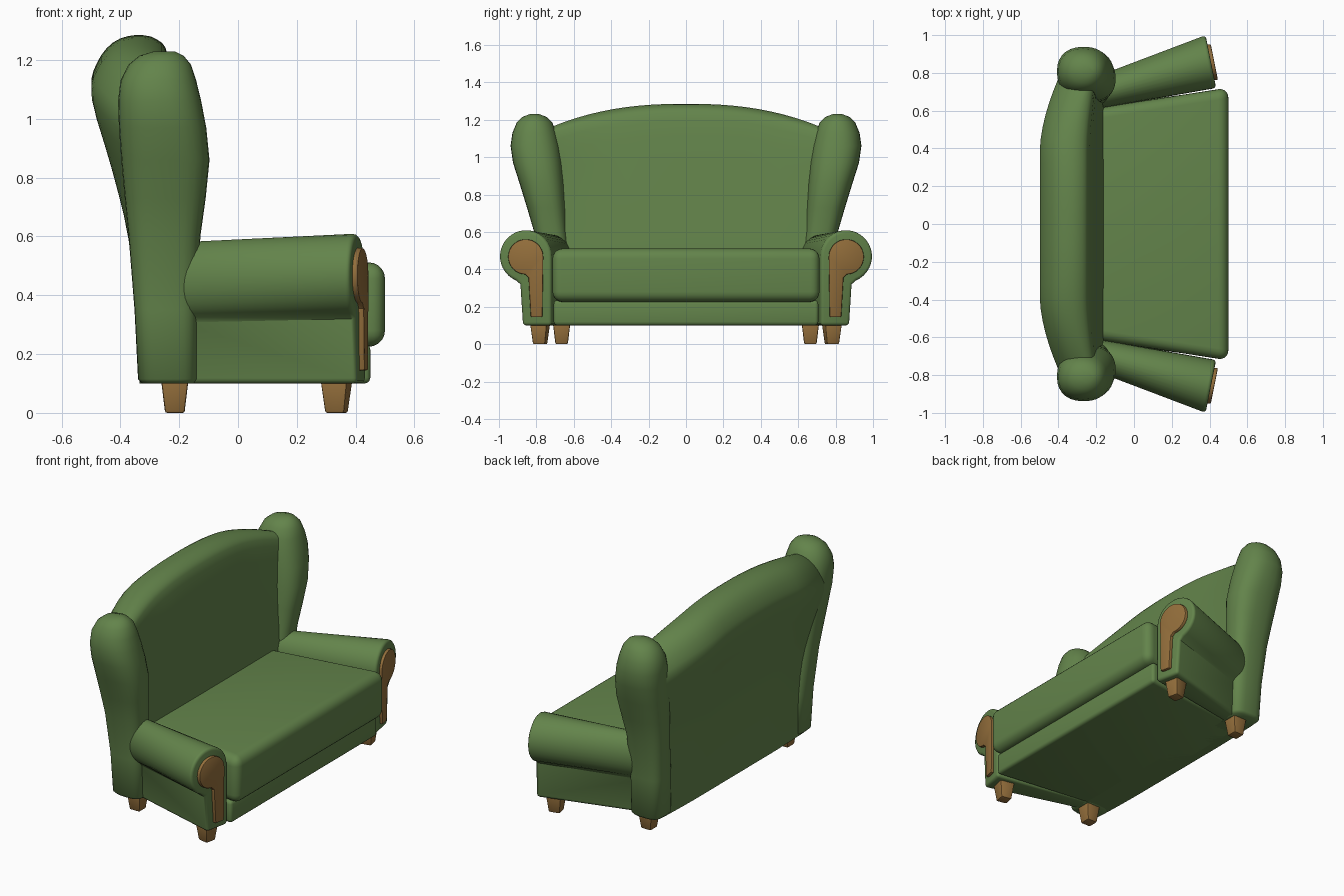
import bpy, bmesh, math
from mathutils import Vector

if "Cube" in bpy.data.objects:
    bpy.data.objects.remove(bpy.data.objects["Cube"])


def material(name, color):
    m = bpy.data.materials.new(name)
    m.diffuse_color = (*color, 1)
    m.use_nodes = True
    m.node_tree.nodes["Principled BSDF"].inputs["Base Color"].default_value = m.diffuse_color
    return m


GREEN = material("green_fabric", (0.125, 0.23, 0.07))
WOOD = material("wood", (0.30, 0.16, 0.045))


def loft(name, rings, mat, bevel=0.0, segs=3, angle=40, smooth=35):
    """Skin closed rings of equal length, cap both ends, optionally round sharp edges."""
    bm = bmesh.new()
    vs = [[bm.verts.new(p) for p in r] for r in rings]
    n = len(vs[0])
    for a, b in zip(vs, vs[1:]):
        for i in range(n):
            j = (i + 1) % n
            bm.faces.new((a[i], a[j], b[j], b[i]))
    bm.faces.new(vs[0])
    bm.faces.new(vs[-1])
    bmesh.ops.recalc_face_normals(bm, faces=bm.faces)
    if bevel:
        sharp = [e for e in bm.edges if e.calc_face_angle(0) > math.radians(angle)]
        bmesh.ops.bevel(bm, geom=sharp, offset=bevel, segments=segs, profile=0.5,
                        affect='EDGES', clamp_overlap=True)
        bmesh.ops.recalc_face_normals(bm, faces=bm.faces)
    me = bpy.data.meshes.new(name)
    bm.to_mesh(me)
    bm.free()
    me.materials.append(mat)
    ob = bpy.data.objects.new(name, me)
    bpy.context.collection.objects.link(ob)
    bpy.ops.object.select_all(action='DESELECT')
    ob.select_set(True)
    bpy.context.view_layer.objects.active = ob
    bpy.ops.object.shade_smooth_by_angle(angle=math.radians(smooth))
    return ob


def spline(pts, steps):
    """Catmull-Rom samples through open list of points."""
    p = [Vector(q) for q in pts]
    p = [2 * p[0] - p[1]] + p + [2 * p[-1] - p[-2]]
    out = []
    for i in range(1, len(p) - 2):
        a, b, c, d = p[i - 1:i + 3]
        for k in range(steps):
            t = k / steps
            out.append(0.5 * (2 * b + (c - a) * t + (2 * a - 5 * b + 4 * c - d) * t * t
                              + (3 * b - a - 3 * c + d) * t ** 3))
    return out + [p[-2]]


def tapered_block(name, x0, x1, y0, y1, z0, z1, bevel, segs):
    ring = [(x0, -y0), (x1, -y1), (x1, y1), (x0, y0)]
    return loft(name, [[(x, y, z) for x, y in ring] for z in (z0, z1)], GREEN, bevel, segs)


# Base and seat cushion
tapered_block("base", -0.30, 0.45, 0.61, 0.71, 0.10, 0.235, 0.02, 3)
tapered_block("seat_cushion", -0.22, 0.50, 0.61, 0.722, 0.225, 0.512, 0.055, 5)

# Backrest: side profile swept across the width, lower and further forward at the ends
profile = spline([(-0.335, 0.10), (-0.345, 0.30), (-0.372, 0.60), (-0.43, 0.85), (-0.497, 1.09),
                  (-0.48, 1.19), (-0.425, 1.26), (-0.35, 1.285), (-0.275, 1.27), (-0.235, 1.20),
                  (-0.20, 0.90), (-0.17, 0.60), (-0.16, 0.45), (-0.16, 0.10)], 3)
rings = []
N = 24
for k in range(N + 1):
    u = -1 + 2 * k / N
    a = abs(u)
    top = 1.285 - 0.15 * a ** 2.4
    shift = 0.11 * max(0, (a - 0.5) / 0.5) ** 1.7
    ring = []
    for x, z in profile:
        t = (z - 0.10) / 1.185
        back = max(0, min(1, (-0.16 - x) / 0.2))
        ring.append((x + shift * back * (0.1 + 0.9 * t), 0.78 * u * (0.88 + 0.12 * t),
                     0.10 + t * (top - 0.10)))
    rings.append(ring)
loft("backrest", rings, GREEN)

# Wing stations: z, x min, x max, y min, y max, squareness
WING = [(0.10, -0.325, -0.150, 0.605, 0.755, 3.2), (0.115, -0.34, -0.138, 0.59, 0.77, 3.2),
        (0.35, -0.352, -0.138, 0.60, 0.782, 3), (0.60, -0.372, -0.128, 0.635, 0.812, 2.8),
        (0.73, -0.385, -0.110, 0.642, 0.85, 2.6), (0.86, -0.397, -0.097, 0.652, 0.89, 2.5),
        (0.97, -0.405, -0.108, 0.662, 0.925, 2.4), (1.06, -0.408, -0.125, 0.675, 0.938, 2.3),
        (1.13, -0.400, -0.142, 0.692, 0.928, 2.2), (1.185, -0.372, -0.160, 0.715, 0.905, 2.1),
        (1.215, -0.335, -0.185, 0.745, 0.875, 2), (1.23, -0.285, -0.215, 0.785, 0.835, 2)]


def wing_ring(z, x0, x1, y0, y1, n, s):
    ring = []
    for i in range(28):
        t = math.tau * i / 28
        c, d = math.cos(t), math.sin(t)
        x = (x0 + x1) / 2 + (x1 - x0) / 2 * math.copysign(abs(c) ** (2 / n), c)
        y = (y0 + y1) / 2 + (y1 - y0) / 2 * math.copysign(abs(d) ** (2 / n), d)
        ring.append((x, s * y, z))
    return ring


def scroll(cy, cz, r, inner, bottom, outer_mid, outer_low, end):
    """Rolled-arm outline in y-z: straight inside, round top, narrow post below."""
    pts = [(inner, bottom)]
    for k in range(25):
        a = math.radians(180 + (end - 180) * k / 24)
        pts.append((cy + r * math.cos(a), cz + r * math.sin(a)))
    return pts + [outer_mid, (outer_low, bottom)]


ARM = scroll(0.86, 0.47, 0.14, 0.72, 0.10, (0.89, 0.32), 0.876, -68)
PANEL = scroll(0.857, 0.467, 0.094, 0.768, 0.145, (0.842, 0.355), 0.83, -88)


def front_x(y):
    return 0.435 - 0.2 * (y - 0.72)


for side, s in (("left", -1), ("right", 1)):
    loft(side + "_wing", [wing_ring(*w, s) for w in WING], GREEN, smooth=50)

    # Arm flares outward and grows toward the front
    back = [(-0.22, s * (0.605 + (y - 0.72) * 0.6), 0.10 + (z - 0.10) * 0.94) for y, z in ARM]
    front = [(front_x(y), s * y, z) for y, z in ARM]
    loft(side + "_arm", [back, front], GREEN, 0.018, 3, angle=50)

    # Wooden facing on the arm front
    loft(side + "_arm_panel", [[(front_x(y) + d, s * y, z) for y, z in PANEL]
                               for d in (-0.01, 0.018)], WOOD, 0.005, 2, angle=50)

    # Tapered feet
    for pos, x, y, rot in (("front", 0.335, 0.78, 12), ("back", -0.215, 0.665, 0)):
        rings = []
        for z, h in ((0, 0.033), (0.115, 0.047)):
            ring = []
            for k in range(4):
                a = math.radians(45 + 90 * k + s * rot)
                r = h * math.sqrt(2)
                ring.append((x + r * math.cos(a), s * y + r * math.sin(a), z))
            rings.append(ring)
        loft(f"{side}_{pos}_leg", rings, WOOD, 0.007, 2)
